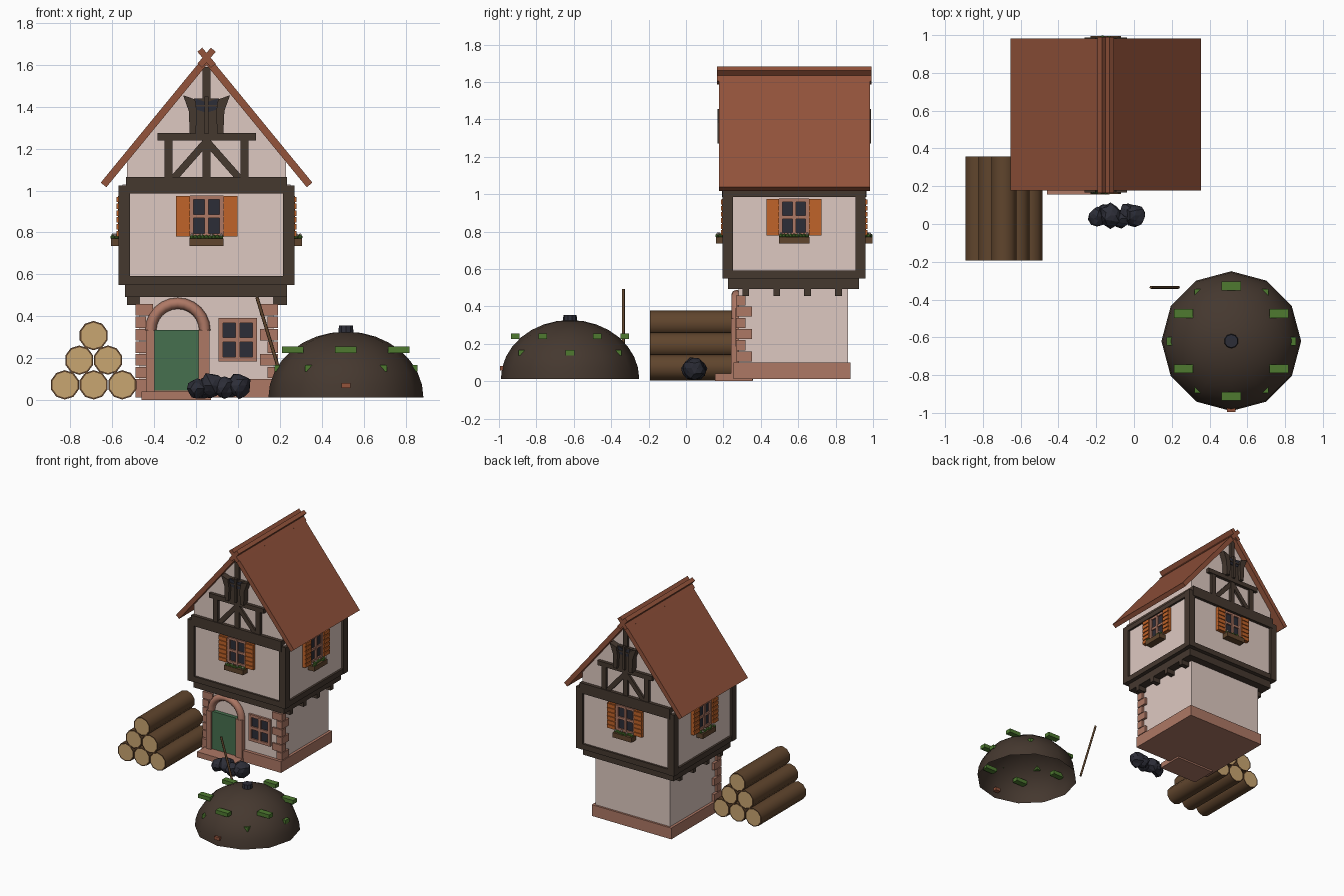
import bpy, bmesh, math, random
from mathutils import Matrix, Vector

random.seed(4)
cube = bpy.data.objects.get("Cube")
if cube:
    bpy.data.objects.remove(cube, do_unlink=True)


def material(name, *rgb):
    lin = [(c / 255 / 12.92) if c < 11 else ((c / 255 + .055) / 1.055) ** 2.4 for c in rgb]
    m = bpy.data.materials.new(name)
    m.use_nodes = True
    m.diffuse_color = (*lin, 1)
    bsdf = m.node_tree.nodes["Principled BSDF"]
    bsdf.inputs["Base Color"].default_value = (*lin, 1)
    bsdf.inputs["Roughness"].default_value = .9
    return m


PLASTER = material("pale plaster", 222, 201, 193)
TIMBER = material("dark timber", 69, 56, 47)
ROOF = material("roof tile", 147, 83, 59)
STONE = material("terracotta stone", 174, 120, 101)
BARK = material("bark brown", 96, 69, 45)
CUT = material("cut wood", 201, 166, 113)
DOOR = material("door green", 70, 112, 78)
MOSS = material("moss green", 78, 122, 48)
ORANGE = material("shutter orange", 192, 99, 41)
DARK = material("coal and glass", 44, 45, 55)

WORLD = Matrix.Identity(4)


def finish(name, bm, mats, M=WORLD, smooth=None):
    bmesh.ops.recalc_face_normals(bm, faces=bm.faces)
    me = bpy.data.meshes.new(name)
    bm.to_mesh(me)
    bm.free()
    for m in mats:
        me.materials.append(m)
    ob = bpy.data.objects.new(name, me)
    ob.matrix_world = M
    bpy.context.collection.objects.link(ob)
    if smooth:
        bpy.ops.object.select_all(action='DESELECT')
        ob.select_set(True)
        bpy.context.view_layer.objects.active = ob
        bpy.ops.object.shade_smooth_by_angle(angle=math.radians(smooth))
    return ob


def boxes(name, mat, spans, M=WORLD):
    """Boxes given as (x0, x1, y0, y1, z0, z1)."""
    bm = bmesh.new()
    for x0, x1, y0, y1, z0, z1 in spans:
        T = Matrix.Translation(((x0 + x1) / 2, (y0 + y1) / 2, (z0 + z1) / 2))
        S = Matrix.Diagonal((x1 - x0, y1 - y0, z1 - z0, 1))
        bmesh.ops.create_cube(bm, size=1, matrix=T @ S)
    return finish(name, bm, [mat], M)


def prisms(name, mat, outlines, y0, y1, M=WORLD):
    """Outlines in x and z, extruded along y."""
    bm = bmesh.new()
    for pts in outlines:
        f = bm.faces.new([bm.verts.new((x, y0, z)) for x, z in pts])
        new = bmesh.ops.extrude_face_region(bm, geom=[f])["geom"]
        bmesh.ops.translate(bm, vec=(0, y1 - y0, 0), verts=[v for v in new if isinstance(v, bmesh.types.BMVert)])
    return finish(name, bm, [mat], M)


def beam(a, b, w):
    """Outline of a straight beam from a to b."""
    a, b = Vector(a), Vector(b)
    n = (b - a).orthogonal().normalized() * w / 2
    return [a + n, b + n, b - n, a - n]


def mirror(pts):
    return [(-x, z) for x, z in pts]


def window(name, M, x, z, w, h, bar):
    """Glass with a cross-barred frame standing on the plane y = 0."""
    boxes(name + "_glass", DARK, [(x - w, x + w, -.006, .02, z - h, z + h)], M)
    boxes(name + "_frame", STONE,
          [(x + s * w - bar / 2, x + s * w + bar / 2, -.018, .02, z - h, z + h) for s in (-1, 0, 1)]
          + [(x - w - bar / 2, x + w + bar / 2, -.016, .02, z + s * h - bar / 2, z + s * h + bar / 2)
             for s in (-1, 0, 1)], M)


# ground floor
boxes("lower_wall", PLASTER, [(-.47, .17, .28, .865, .03, .5)])
boxes("foundation", STONE, [(-.49, .19, .255, .88, .013, .1)])
boxes("door_step", STONE, [(-.46, -.13, .155, .355, 0, .042)])
stones = []
for i in range(6):
    z, a, b = .105 + i * .06, (.05, .085)[i % 2], (.085, .05)[i % 2]
    stones += [(-.49, -.49 + a, .268, .268 + b, z, z + .054), (.19 - a, .19, .268, .268 + b, z, z + .054)]
boxes("corner_stones", STONE, stones)

# arched doorway
boxes("door", DOOR, [(-.4, -.185, .252, .3, .045, .335)])
boxes("door_posts", STONE, [(-.44, -.398, .24, .3, .04, .335), (-.188, -.135, .24, .3, .04, .335)])
bm = bmesh.new()
rings = []
for i in range(13):
    t = math.pi * i / 12
    ring = []
    for j in range(8):
        p = math.tau * j / 8
        r = .129 + .027 * math.cos(p)
        ring.append(bm.verts.new((-.2875 + r * math.cos(t), .272 + .03 * math.sin(p), .333 + r * math.sin(t))))
    rings.append(ring)
for r0, r1 in zip(rings, rings[1:]):
    for j in range(8):
        bm.faces.new((r0[j - 1], r0[j], r1[j], r1[j - 1]))
bm.faces.new(rings[0])
bm.faces.new(rings[-1])
finish("door_arch", bm, [STONE], smooth=50)
window("lower_window", Matrix.Translation((0, .28, 0)), -.002, .288, .081, .092, .022)

# overhanging upper floor, centred on the house axis
HOUSE = Matrix.Translation((-.15, .578, 0))
boxes("floor_joists", TIMBER, [(-.38, .385, y - .018, y + .018, .455, .5) for y in (-.258, -.093, .072, .237)], HOUSE)
boxes("floor_beam", TIMBER, [(-.39, .385, -.353, .347, .492, .552)], HOUSE)
boxes("upper_wall", PLASTER, [(-.4, .4, -.363, .363, .555, 1.03)], HOUSE)
X, Y, W = .42, .383, .055
frame = [(sx * X, sx * (X - W), sy * Y, sy * (Y - W), .55, 1.025) for sx in (-1, 1) for sy in (-1, 1)]
for z0, z1 in ((.55, .592), (.985, 1.022)):
    frame += [(-X + .01, X - .01, s * (Y - .004), s * (Y - W), z0, z1) for s in (-1, 1)]
    frame += [(s * (X - .004), s * (X - W), -Y + .01, Y - .01, z0, z1) for s in (-1, 1)]
boxes("upper_frame", TIMBER, [(min(a, b), max(a, b), min(c, d), max(c, d), e, f) for a, b, c, d, e, f in frame], HOUSE)

# one shuttered window with a flower box on each side
for k, (side, out) in enumerate((("front", .363), ("right", .4), ("back", .363), ("left", .4))):
    M = HOUSE @ Matrix.Rotation(k * math.pi / 2, 4, 'Z') @ Matrix.Translation((0, -out, 0))
    window(side + "_window", M, 0, .877, .071, .09, .018)
    slats = []
    for s in (-1, 1):
        x0, x1 = sorted((s * .08, s * .147))
        slats.append((x0, x1, -.022, .01, .78, .975))
        slats += [(x0, x1, -.029, -.02, .782 + i * .0325, .808 + i * .0325) for i in range(6)]
    boxes(side + "_shutters", ORANGE, slats, M)
    boxes(side + "_flower_box", BARK, [(-.081, .081, -.055, .01, .735, .772)], M)
    for label, mat, n, r in (("leaves", MOSS, 9, .012), ("blossoms", PLASTER, 4, .008)):
        bm = bmesh.new()
        for i in range(n):
            p = (-.07 + .14 * i / (n - 1), -.035 + random.uniform(-.014, .01), .778 + (.01 if n < 9 else 0))
            bmesh.ops.create_icosphere(bm, subdivisions=1, radius=r, matrix=Matrix.Translation(p))
        finish(f"{side}_{label}", bm, [mat], M)

# gables with their timber framing, front and back
boxes("attic_floor", TIMBER, [(-.385, .385, -.386, .386, .985, 1.065)], HOUSE)
prisms("gable_wall", PLASTER, [[(-.38, 1.03), (.38, 1.03), (.38, 1.15), (0, 1.615), (-.38, 1.15)]], -.36, .36, HOUSE)
for side, turn in (("front", 0), ("back", math.pi)):
    M = HOUSE @ Matrix.Rotation(turn, 4, 'Z')
    boxes(side + "_gable_posts", TIMBER,
          [(x - .019, x + .019, -.38, -.35, 1.05, z) for x, z in ((-.182, 1.25), (0, 1.59), (.182, 1.25))], M)
    boxes(side + "_collar_beam", TIMBER, [(-.235, .235, -.385, -.35, 1.24, 1.275)], M)
    brace = beam((-.005, 1.23), (-.155, 1.06), .034)
    prisms(side + "_braces", TIMBER, [brace, mirror(brace)], -.377, -.35, M)
    shutter = [(-.052, 1.27), (-.08, 1.27), (-.085, 1.38), (-.112, 1.455), (-.055, 1.435), (-.045, 1.37)]
    prisms(side + "_attic_shutters", TIMBER, [shutter, mirror(shutter)], -.41, -.35, M)
    prisms(side + "_attic_panel", TIMBER, [[(-.06, 1.265), (.06, 1.265), (.06, 1.44), (-.06, 1.44)]], -.385, -.35, M)
    pane = [(-.01, 1.375), (-.045, 1.385), (-.055, 1.44), (-.01, 1.425)]
    prisms(side + "_attic_glass", DARK, [pane, mirror(pane)], -.392, -.36, M)
    boxes(side + "_attic_mullion", TIMBER,
          [(-.01, .01, -.4, -.36, 1.27, 1.45), (-.055, .055, -.396, -.36, 1.4, 1.409)], M)

# roof slabs and crossed ridge planks
slab = [(0, 1.654), (-.505, 1.038), (-.478, 1.016), (0, 1.599)]
prisms("roof", ROOF, [slab, mirror(slab)], -.401, .405, HOUSE)
plank = beam((-.032, 1.596), (.032, 1.672), .03)
prisms("ridge_planks", ROOF, [plank, mirror(plank)], -.413, .413, HOUSE)

# log pile
for row, (n, z) in enumerate(((3, .073), (2, .191), (1, .308))):
    for i in range(n):
        bm = bmesh.new()
        bmesh.ops.create_cone(bm, cap_ends=True, segments=10, radius1=.07, radius2=.07, depth=.55)
        caps = [f for f in bm.faces if len(f.verts) == 10]
        bmesh.ops.inset_individual(bm, faces=caps, thickness=.008)
        for f in caps:
            f.material_index = 1
        x = -.689 + (i - (n - 1) / 2) * .137
        M = Matrix.Translation((x, .082, z)) @ Matrix.Rotation(math.pi / 2, 4, 'X')
        finish(f"log_{row}_{i}", bm, [BARK, CUT], M, smooth=40)

# heap of coal lumps
bm = bmesh.new()
for x, y, z, r in ((-.195, .04, .055, .05), (-.125, .045, .07, .065), (-.065, .03, .06, .05),
                   (.005, .045, .07, .06), (-.16, .06, .05, .045), (-.03, .06, .06, .05)):
    lump = bmesh.ops.create_icosphere(bm, subdivisions=2, radius=r)["verts"]
    for v in lump:
        v.co = v.co * random.uniform(.82, 1.1) + Vector((x, y, z))
finish("coal_heap", bm, [DARK])

# earth mound, open underneath
MOUND = Matrix.Translation((.515, -.62, .012))
bm = bmesh.new()
bmesh.ops.create_uvsphere(bm, u_segments=12, v_segments=16, radius=1)
bmesh.ops.delete(bm, geom=[v for v in bm.verts if v.co.z < -.01], context='VERTS')
bmesh.ops.scale(bm, vec=(.37, .37, .315), verts=bm.verts)
finish("earth_mound", bm, [TIMBER], MOUND, smooth=60)
bm = bmesh.new()
bmesh.ops.create_cone(bm, cap_ends=True, segments=10, radius1=.04, radius2=.035, depth=.05)
finish("mound_cap", bm, [DARK], MOUND @ Matrix.Translation((0, 0, .318)))
turf = []
for i in range(6):
    for start, r, z, hx in ((30, .292, .228, .051), (0, .292, .14, .05)):
        a = math.radians(start + 60 * i)
        x, y = r * math.cos(a), r * math.sin(a)
        turf.append((x - hx, x + hx, y - .023, y + .023, z - .015, z + .015))
boxes("turf_patches", MOSS, turf, MOUND)
boxes("mound_vent", ROOF, [(-.022, .022, -.375, -.33, .045, .07)], MOUND)

# leaning pole
top, foot = Vector((.09, -.335, .492)), Vector((.235, -.335, .015))
bm = bmesh.new()
bmesh.ops.create_cone(bm, cap_ends=True, segments=8, radius1=.008, radius2=.008, depth=(top - foot).length)
finish("leaning_pole", bm, [BARK],
       Matrix.Translation((top + foot) / 2) @ (top - foot).to_track_quat('Z', 'Y').to_matrix().to_4x4(), smooth=50)
